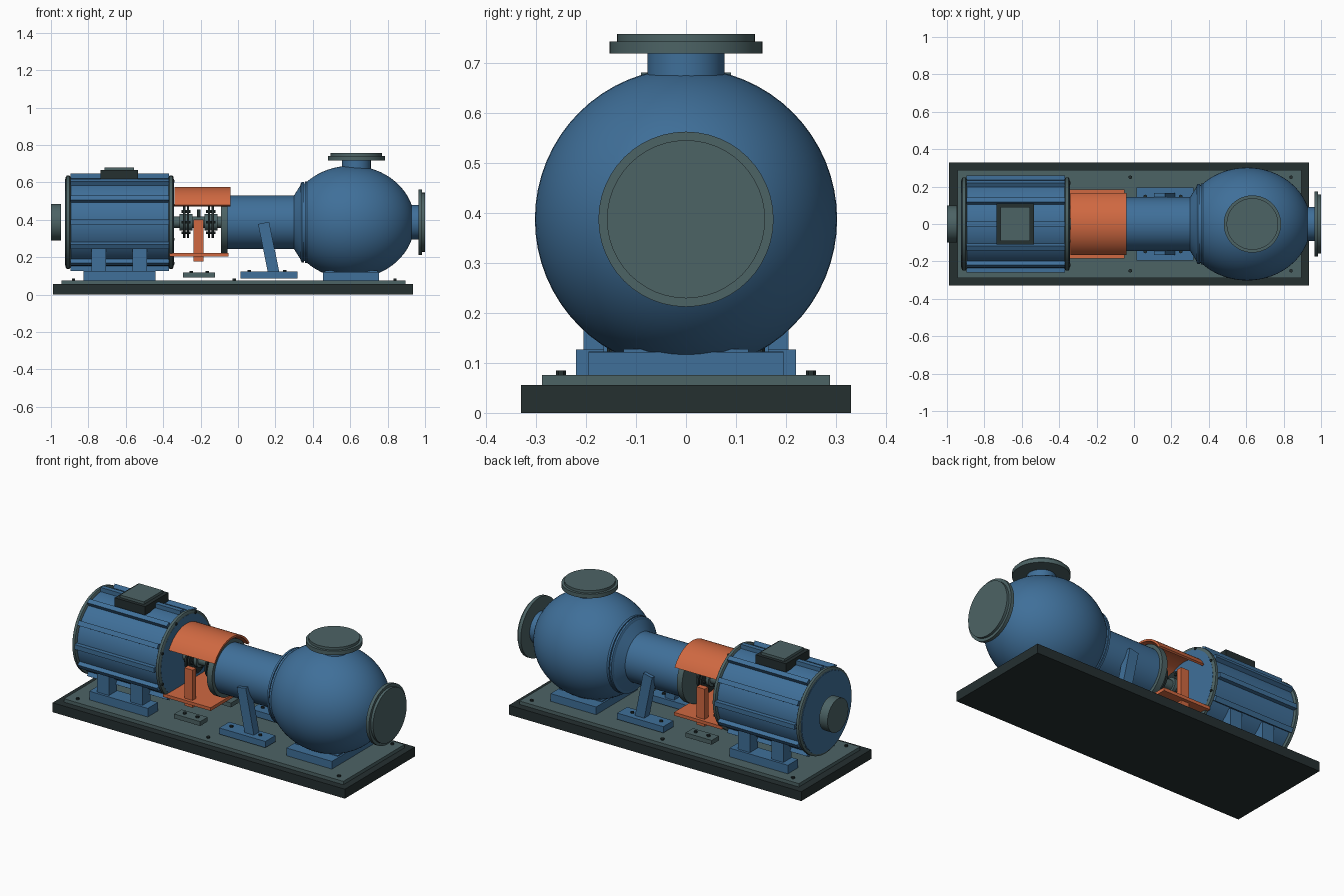
import bpy, bmesh, math
from mathutils import Matrix, Vector

if "Cube" in bpy.data.objects:
    bpy.data.objects.remove(bpy.data.objects["Cube"])

AXIS = 0.387  # height of the shaft line


def material(name, rgb):
    m = bpy.data.materials.new(name)
    m.diffuse_color = (*rgb, 1)
    m.use_nodes = True
    m.node_tree.nodes["Principled BSDF"].inputs["Base Color"].default_value = m.diffuse_color
    return m


BLUE = material("blue paint", (0.05, 0.16, 0.32))
GREY = material("grey green steel", (0.073, 0.125, 0.13))
DARK = material("dark iron", (0.018, 0.029, 0.03))
ORANGE = material("orange guard paint", (0.63, 0.14, 0.053))


def finish(name, bm, mat, smooth=True):
    bmesh.ops.recalc_face_normals(bm, faces=bm.faces)
    me = bpy.data.meshes.new(name)
    bm.to_mesh(me)
    bm.free()
    ob = bpy.data.objects.new(name, me)
    bpy.context.collection.objects.link(ob)
    me.materials.append(mat)
    if smooth:
        bpy.context.view_layer.objects.active = ob
        ob.select_set(True)
        bpy.ops.object.shade_smooth_by_angle(angle=math.radians(35))
        ob.select_set(False)
    return ob


def box(name, x, y, z, mat, turn=0, axis='Y', pivot=None):
    """Box from (min, max) ranges, optionally turned about a pivot."""
    bm = bmesh.new()
    bmesh.ops.create_cube(bm, size=1)
    c = Vector(((x[0] + x[1]) / 2, (y[0] + y[1]) / 2, (z[0] + z[1]) / 2))
    bm.transform(Matrix.Translation(c) @ Matrix.Diagonal((x[1] - x[0], y[1] - y[0], z[1] - z[0], 1)))
    if turn:
        p = Matrix.Translation(pivot or c)
        bm.transform(p @ Matrix.Rotation(turn, 4, axis) @ p.inverted())
    return finish(name, bm, mat, False)


def lathe(name, profile, mat, origin=(0, 0, AXIS), upright=False, n=48):
    """Spin (position, radius) points about the x axis, or z when upright."""
    bm = bmesh.new()
    rings = []
    for p, r in profile:
        if r == 0:
            rings.append([bm.verts.new((p, 0, 0))])
        else:
            rings.append([bm.verts.new((p, r * math.cos(2 * math.pi * i / n), r * math.sin(2 * math.pi * i / n)))
                          for i in range(n)])
    for a, b in zip(rings, rings[1:]):
        for i in range(n):
            j = (i + 1) % n
            quad = [a[i % len(a)], a[j % len(a)], b[j % len(b)], b[i % len(b)]]
            bm.faces.new(list(dict.fromkeys(quad)))
    if upright:
        bm.transform(Matrix.Rotation(-math.pi / 2, 4, 'Y'))
    bm.transform(Matrix.Translation(origin))
    return finish(name, bm, mat)


def drum(name, a, b, r, mat, **kw):
    return lathe(name, [(a, 0), (a, r), (b, r), (b, 0)], mat, **kw)


def bolt(name, x, y, z, h=0.009, r=0.01, mat=DARK):
    drum(name, z, z + h, r, mat, origin=(x, y, 0), upright=True, n=6)


def sides(y):
    """The same y range on the front and the back."""
    return [(-y[1], -y[0]), y]


# Base plate, deck and deck bolts
box("base_plate", (-0.99, 0.935), (-0.33, 0.33), (0, 0.056), DARK)
box("deck", (-0.945, 0.895), (-0.288, 0.288), (0.056, 0.076), GREY)
for x in (-0.88, -0.02, 0.84):
    for y in (-0.25, 0.25):
        bolt("deck_bolt", x, y, 0.076)

# Motor body, fins and end rings
drum("motor_body", -0.923, -0.348, 0.236, BLUE)
for k in range(12):
    box("motor_fin", (-0.895, -0.37), (-0.014, 0.014), (AXIS + 0.22, AXIS + 0.26), BLUE,
        turn=k * math.pi / 6, axis='X', pivot=(0, 0, AXIS))
for a, b in ((-0.922, -0.894), (-0.372, -0.344)):
    lathe("motor_end_ring", [(a, 0.225), (a, 0.24), (a + 0.006, 0.249), (b - 0.006, 0.249), (b, 0.24), (b, 0.225),
                             (a, 0.225)], GREY)
drum("motor_end_cap", -0.925, -0.91, 0.232, BLUE)
drum("motor_face_cap", -0.36, -0.3435, 0.232, BLUE)
for k in range(8):
    t = (k + 0.5) * math.pi / 4
    drum("motor_ring_bolt", -0.346, -0.339, 0.008, DARK, n=6,
         origin=(0, 0.237 * math.cos(t), AXIS + 0.237 * math.sin(t)))
drum("fan_hub", -1.0, -0.946, 0.098, GREY)

# Terminal box on the motor
box("terminal_box", (-0.735, -0.535), (-0.11, 0.11), (0.615, 0.665), DARK)
box("terminal_lid", (-0.713, -0.557), (-0.09, 0.09), (0.665, 0.68), GREY)

# Motor feet
for s in sides((0.125, 0.22)):
    box("motor_foot", (-0.825, -0.44), s, (0.076, 0.127), BLUE)
for s in sides((0.13, 0.205)):
    for x in (-0.745, -0.525):
        box("motor_leg", (x - 0.039, x + 0.039), s, (0.127, 0.25), BLUE)

# Shaft and coupling
drum("shaft", -0.36, -0.05, 0.03, GREY)
for x in (-0.278, -0.145):
    drum("coupling_disc", x - 0.016, x - 0.004, 0.085, DARK)
    drum("coupling_disc", x + 0.004, x + 0.016, 0.085, DARK)
    drum("coupling_hub", x - 0.035, x + 0.035, 0.045, GREY)
    for k in range(6):
        t = k * math.pi / 3
        drum("coupling_bolt", x - 0.025, x + 0.025, 0.009, DARK, n=6,
             origin=(0, 0.065 * math.cos(t), AXIS + 0.065 * math.sin(t)))
box("shaft_key", (-0.22, -0.2), (-0.012, 0.012), (0.41, 0.455), DARK)

# Curved coupling guard
bm = bmesh.new()
steps, start = 24, math.radians(29)
loops = []
for i in range(steps + 1):
    t = start + (math.pi - 2 * start) * i / steps
    loops.append([bm.verts.new((x, r * math.cos(t), AXIS + r * math.sin(t)))
                  for x, r in ((-0.34, 0.188), (-0.04, 0.188), (-0.04, 0.176), (-0.34, 0.176))])
for a, b in zip(loops, loops[1:]):
    for i in range(4):
        j = (i + 1) % 4
        bm.faces.new((a[i], a[j], b[j], b[i]))
bm.faces.new(loops[0])
bm.faces.new(loops[-1])
finish("coupling_guard", bm, ORANGE)

# Guard tray, posts and anchor blocks
box("guard_tray", (-0.365, -0.05), (-0.185, 0.185), (0.203, 0.222), ORANGE)
for s in sides((0.13, 0.165)):
    box("guard_post", (-0.238, -0.184), s, (0.178, 0.402), ORANGE)
for s in sides((0.11, 0.18)):
    box("anchor_block", (-0.295, -0.123), s, (0.092, 0.118), GREY)
    for x in (-0.25, -0.165):
        bolt("anchor_bolt", x, sum(s) / 2, 0.118)

# Bearing housing with its end flange and flared rear
drum("housing_flange", -0.09, -0.055, 0.165, GREY)
lathe("bearing_housing", [(-0.057, 0), (-0.057, 0.144), (0.3, 0.144), (0.335, 0.2), (0.345, 0.2), (0.345, 0)], BLUE)
lathe("casing_ring", [(0.335, 0), (0.335, 0.205), (0.341, 0.215), (0.352, 0.215), (0.352, 0.208), (0.357, 0.208),
                      (0.357, 0.217), (0.37, 0.217), (0.37, 0)], BLUE)

# Leaning housing supports
for s in sides((0.1, 0.195)):
    box("support_foot", (0.013, 0.317), s, (0.086, 0.123), BLUE)
    for x in (0.06, 0.25):
        bolt("support_bolt", x, sum(s) / 2, 0.123)
for s in sides((0.115, 0.165)):
    box("support_strut", (0.134, 0.194), s, (0.112, 0.386), BLUE, turn=-0.2)

# Pump casing: a globe slightly stretched along the shaft
lathe("pump_casing", [(0.605 - 0.34 * math.cos(math.pi * i / 32), 0.302 * math.sin(math.pi * i / 32))
                      for i in range(7, 33)][:-1] + [(0.945, 0)], BLUE, n=64)
box("pump_foot", (0.455, 0.755), (-0.195, 0.195), (0.076, 0.122), BLUE)
box("pump_pad", (0.465, 0.745), (-0.125, 0.125), (0.08, 0.128), BLUE)

# Suction flange on the end, discharge flange on top
drum("suction_neck", 0.9, 0.97, 0.092, BLUE)
lathe("suction_flange", [(0.965, 0), (0.965, 0.175), (0.985, 0.175), (0.985, 0.158), (1.0, 0.158), (1.0, 0)], GREY)
TOP = (0.633, 0, 0)
drum("discharge_neck", 0.64, 0.72, 0.077, BLUE, origin=TOP, upright=True)
lathe("discharge_flange", [(0.718, 0), (0.718, 0.153), (0.742, 0.153), (0.742, 0.138), (0.757, 0.138), (0.757, 0)],
      GREY, origin=TOP, upright=True)
